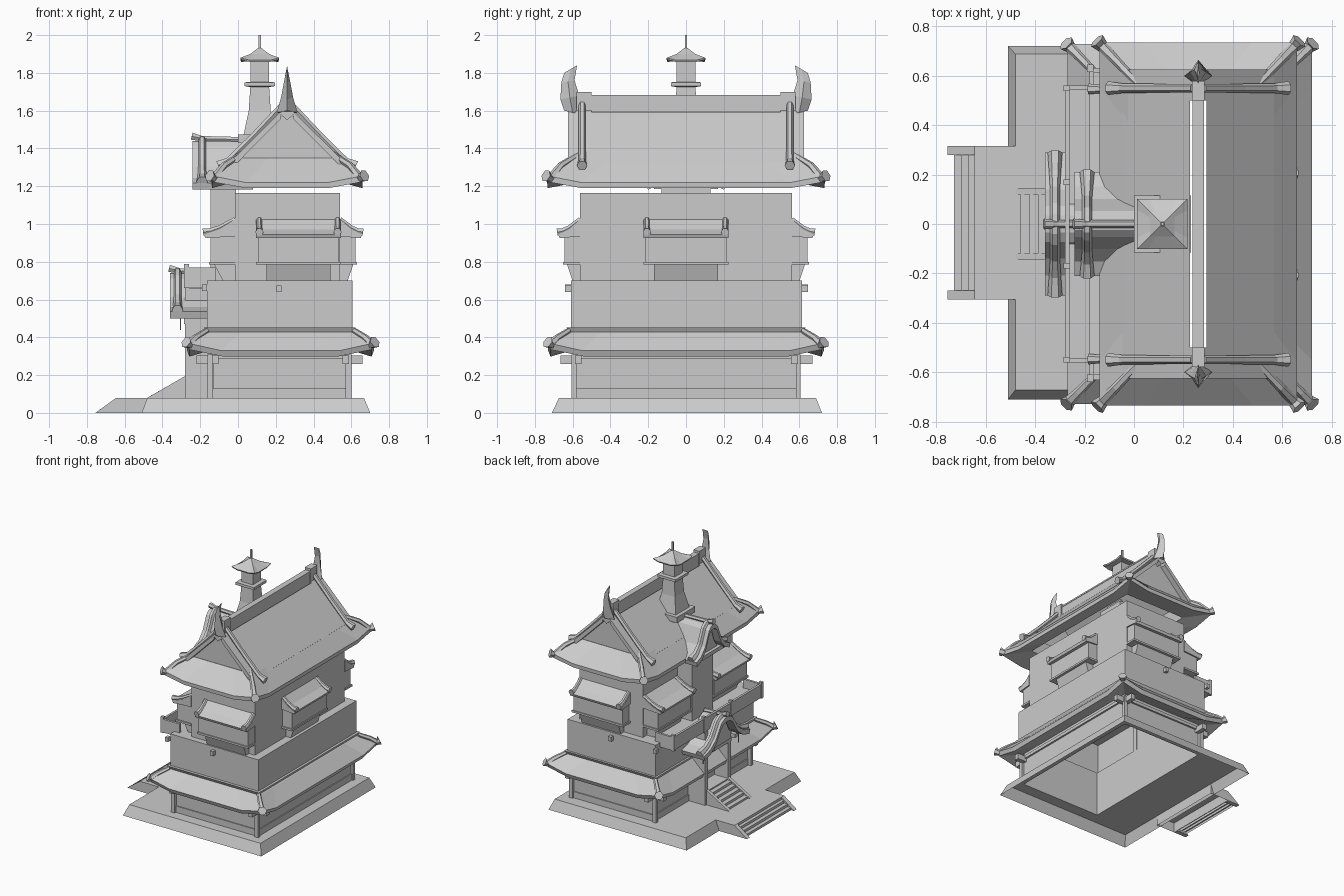
import bpy, bmesh, math
from mathutils import Vector, Matrix

if bpy.data.objects.get("Cube"):
    bpy.data.objects.remove(bpy.data.objects["Cube"], do_unlink=True)

GREY = (0.6, 0.6, 0.6, 1)
mat = bpy.data.materials.new("plain grey")
mat.use_nodes = True
mat.diffuse_color = GREY
mat.node_tree.nodes["Principled BSDF"].inputs["Base Color"].default_value = GREY


def loft(name, rings, first=True, last=True, loop=False, matrix=None):
    """Skin a list of equal point rings; cap the ends or join them in a loop."""
    bm = bmesh.new()
    vs = [[bm.verts.new(p) for p in ring] for ring in rings]
    n = len(vs[0])
    for a, b in zip(vs, vs[1:] + vs[:1] if loop else vs[1:]):
        for i in range(n):
            j = (i + 1) % n
            bm.faces.new((a[i], a[j], b[j], b[i]))
    if first and not loop:
        bm.faces.new(vs[0][::-1])
    if last and not loop:
        bm.faces.new(vs[-1])
    bmesh.ops.recalc_face_normals(bm, faces=bm.faces)
    if matrix:
        bm.transform(matrix)
    mesh = bpy.data.meshes.new(name)
    bm.to_mesh(mesh)
    bm.free()
    mesh.materials.append(mat)
    obj = bpy.data.objects.new(name, mesh)
    bpy.context.collection.objects.link(obj)


def rect(x0, x1, y0, y1, z):
    return [(x0, y0, z), (x1, y0, z), (x1, y1, z), (x0, y1, z)]


def square(cx, cy, h, z):
    return rect(cx - h, cx + h, cy - h, cy + h, z)


def box(name, x0, x1, y0, y1, z0, z1, matrix=None, bottom=True):
    loft(name, [rect(x0, x1, y0, y1, z0), rect(x0, x1, y0, y1, z1)], first=bottom, matrix=matrix)


def prism_y(name, pts, y0, y1):
    loft(name, [[(x, y, z) for x, z in pts] for y in (y0, y1)])


def prism_x(name, pts, x0, x1, matrix=None):
    loft(name, [[(x, y, z) for y, z in pts] for x in (x0, x1)], matrix=matrix)


def rib(name, path, radii, matrix=None):
    """Six-sided tile ridge along a path."""
    path = [Vector(p) for p in path]
    rings = []
    for i, p in enumerate(path):
        t = (path[min(i + 1, len(path) - 1)] - path[max(i - 1, 0)]).normalized()
        side = t.cross(Vector((0, 0, 1))).normalized()
        up = side.cross(t)
        rings.append([p + radii[i] * (side * math.cos(a) + up * math.sin(a))
                      for a in (k * math.pi / 3 for k in range(6))])
    loft(name, rings, matrix=matrix)


def eave_ring(cx, hx, hy, z, lift=0, inset=0.18):
    """Rectangle whose corners can sweep upward."""
    pts = []
    for i, (sx, sy) in enumerate(((1, -1), (1, 1), (-1, 1), (-1, -1))):
        along_x = (cx + sx * (hx - inset), sy * hy, z)
        along_y = (cx + sx * hx, sy * (hy - inset), z)
        corner = (cx + sx * hx, sy * hy, z + lift)
        pts += [along_y, corner, along_x] if i % 2 else [along_x, corner, along_y]
    return pts


def corner_ribs(name, cx, inner, outer):
    (a, c, z0), (b, d, z1) = inner, outer
    steps = ((0, z0), (0.55, z0 * 0.6 + z1 * 0.4 - 0.015), (0.85, z1 - 0.012), (1, z1))
    for sx in (1, -1):
        for sy in (1, -1):
            rib(name, [(cx + sx * (a + (b - a) * t), sy * (c + (d - c) * t), z) for t, z in steps],
                (0.016, 0.019, 0.024, 0.033))


# Stone base: open underneath, with an opening under the house
loft("stone_base", [rect(-0.51, 0.70, -0.71, 0.72, 0), rect(-0.48, 0.667, -0.672, 0.688, 0.08),
                    rect(-0.13, 0.58, -0.58, 0.585, 0.08)], first=False, last=False)
box("step_landing", -0.645, -0.48, -0.305, 0.315, 0.0, 0.08, bottom=False)
for y in (-0.305, 0.28):
    prism_y("outer_step_side", [(-0.755, 0), (-0.645, 0.08), (-0.645, 0)], y, y + 0.035)
for i in range(3):
    box("outer_step", -0.73 + i * 0.03, -0.645, -0.27, 0.28, 0, 0.02 * (i + 1), bottom=False)

# Hollow walls of all three storeys as one stepped shell
ground, middle, upper = (-0.13, 0.58, -0.58, 0.585), (-0.165, 0.605, -0.61, 0.615), (-0.015, 0.54, -0.56, 0.56)
loft("storey_walls", [rect(*ground, 0.08), rect(*ground, 0.44), rect(*middle, 0.44), rect(*middle, 0.70),
                      rect(*upper, 0.70), rect(*upper, 1.165)], first=False, last=False)

# Ground floor timber frame
for x in (-0.15, 0.582):
    for y in (-0.6, 0.587):
        box("corner_post", x - 0.012, x + 0.018, y - 0.005, y + 0.02, 0.08, 0.31)
for z0, z1, d in ((0.08, 0.13, 0.008), (0.285, 0.31, 0.014)):
    loft("wall_beam", [rect(-0.13 - e, 0.58 + e, -0.58 - e, 0.585 + e, z)
                       for e, z in ((0, z0), (d, z0), (d, z1), (0, z1))], first=False, last=False)
for x in (-0.12, 0.57):
    for y in (-0.665, 0.585):
        box("beam_end", x - 0.018, x + 0.018, y, y + 0.085, 0.26, 0.305)
for y in (-0.57, 0.575):
    for x in (-0.22, 0.58):
        box("beam_end", x, x + 0.08, y - 0.018, y + 0.018, 0.26, 0.305)

# Lower skirt roof
loft("lower_roof", [eave_ring(0.225, 0.36, 0.59, 0.335), eave_ring(0.225, 0.482, 0.717, 0.298, 0.037),
                    eave_ring(0.225, 0.495, 0.73, 0.33, 0.04), eave_ring(0.225, 0.395, 0.63, 0.425),
                    eave_ring(0.225, 0.36, 0.59, 0.44)], loop=True)
loft("lower_roof_trim", [eave_ring(0.222, h, h + 0.23, z) for h, z in
                         ((0.375, 0.42), (0.385, 0.42), (0.402, 0.452), (0.375, 0.452))], loop=True)
corner_ribs("lower_corner_ridge", 0.225, (0.39, 0.62, 0.435), (0.50, 0.732, 0.375))

# Bay above the entrance and wall spouts
box("entrance_bay", -0.145, -0.01, -0.13, 0.13, 0.70, 1.22)
for y0, y1 in ((-0.64, -0.61), (0.615, 0.645)):
    box("wall_spout", 0.205, 0.23, y0, y1, 0.64, 0.675)
    box("wall_spout", -0.19, -0.165, y0 + 0.03, y1 - 0.03, 0.645, 0.68)

# Balcony over the entrance
box("balcony_floor", -0.28, -0.165, -0.56, 0.56, 0.665, 0.70)
box("balcony_rail", -0.28, -0.262, -0.56, 0.56, 0.70, 0.77)
for y in (-0.56, 0.542):
    box("balcony_side_rail", -0.262, -0.12, y, y + 0.018, 0.70, 0.77)
for y in (-0.56, -0.18, 0.158, 0.538):
    box("balcony_post", -0.285, -0.26, y, y + 0.022, 0.66, 0.787)


# Bay windows with little awnings
def bay_window(matrix, w, depth):
    box("window_box", -w + 0.01, w - 0.01, -depth, 0, 0.80, 0.94, matrix)
    box("window_sill", -w, w, -depth - 0.008, 0, 0.785, 0.80, matrix)
    prism_x("window_support", [(0, 0.70), (-0.5 * depth, 0.70), (-0.85 * depth, 0.785), (0, 0.785)],
            -w + 0.055, w - 0.055, matrix)
    d = depth + 0.035
    prism_x("window_awning", [(0, 1.025), (-0.5 * d, 0.972), (-d, 0.945), (-d + 0.008, 0.925), (0, 0.935)],
            -w, w, matrix)
    for x in (-w + 0.018, w - 0.018):
        rib("awning_ridge", [(x, 0, 1.025), (x, -0.5 * d, 0.98), (x, -0.8 * d, 0.962), (x, -d - 0.005, 0.957)],
            (0.014, 0.015, 0.018, 0.022), matrix)


def placed(x, y, turn):
    return Matrix.Translation((x, y, 0)) @ Matrix.Rotation(math.radians(turn), 4, "Z")


bay_window(placed(0.32, -0.56, 0), 0.225, 0.082)
bay_window(placed(0.32, 0.56, 180), 0.225, 0.082)
bay_window(placed(0.54, 0, 90), 0.225, 0.082)
for y in (-0.35, 0.35):
    bay_window(placed(-0.015, y, -90), 0.215, 0.13)

# Main hip-and-gable roof, open along the ridge slits
RX = 0.26
loft("main_eaves", [eave_ring(RX, 0.27, 0.55, 1.225), eave_ring(RX, 0.398, 0.733, 1.19, 0.033),
                    eave_ring(RX, 0.40, 0.735, 1.22, 0.035), eave_ring(RX, 0.28, 0.585, 1.35),
                    eave_ring(RX, 0.255, 0.55, 1.34)], loop=True)
for s in (-1, 1):
    prism_y("main_roof_slope", [(RX + s * x, z) for x, z in
                                ((0.034, 1.594), (0.307, 1.324), (0.288, 1.30), (0.034, 1.555))], -0.625, 0.625)
    prism_y("gable_wall", [(RX - 0.28, 1.345), (RX, 1.6), (RX + 0.28, 1.345)], s * 0.56, s * 0.58)
    prism_y("gable_peak", [(RX - 0.04, 1.585), (RX, 1.625), (RX + 0.04, 1.585), (RX, 1.55)], s * 0.50, s * 0.625)
box("ridge_beam", RX - 0.02, RX + 0.02, -0.58, 0.58, 1.55, 1.67)
box("ridge_cap", RX - 0.023, RX + 0.023, -0.56, 0.56, 1.67, 1.682)
for s in (-1, 1):
    box("ridge_step", RX - 0.026, RX + 0.026, s * 0.50, s * 0.58, 1.60, 1.70)
    # Swept-up horn at each ridge end
    horn = [(0.555, 0.645, 1.58, 1.60, 0.055), (0.565, 0.665, 1.68, 1.66, 0.032),
            (0.59, 0.66, 1.76, 1.75, 0.016), (0.577, 0.645, 1.84, 1.80, 0.003)]
    loft("ridge_horn", [[(RX, s * a, za), (RX + h, s * (a + b) / 2, (za + zb) / 2),
                         (RX, s * b, zb), (RX - h, s * (a + b) / 2, (za + zb) / 2)] for a, b, za, zb, h in horn])
    for sx in (-1, 1):
        rib("gable_ridge", [(RX + sx * d, s * 0.55, z) for d, z in
                            ((0.02, 1.635), (0.18, 1.465), (0.31, 1.335), (0.365, 1.31))], (0.018, 0.018, 0.02, 0.028))
corner_ribs("main_corner_ridge", RX, (0.24, 0.565, 1.37), (0.41, 0.742, 1.255))


# Bell-curved gables over the entrance
def bell(w, top, drop):
    half = [(0, 0), (0.12, -0.02), (0.25, -0.13), (0.48, -0.6), (0.72, -0.84), (1, -0.95)]
    return [(-t * w, top + d * drop) for t, d in half[:0:-1]] + [(t * w, top + d * drop) for t, d in half]


def bell_gable(name, x0, x1, w, top, drop, rib_x, infill_x):
    curve = bell(w, top, drop)
    prism_x(name + "_roof", curve + [(y * 0.96, z - 0.035) for y, z in curve[::-1]], x0, x1)
    rib(name + "_ridge_curve", [(rib_x, y, z + 0.008) for y, z in curve],
        [0.03, 0.024] + [0.02] * 7 + [0.024, 0.03])
    rib(name + "_top_ridge", [(x0 - 0.005, 0, top + 0.025), (x0 + 0.05, 0, top + 0.012), (x1, 0, top + 0.005)],
        (0.022, 0.016, 0.016))
    inner = [(y * 0.8, z - 0.03) for y, z in curve]
    prism_x(name + "_infill", inner, infill_x, infill_x + 0.03)


bell_gable("porch", -0.36, -0.165, 0.29, 0.74, 0.215, -0.32, -0.30)
bell_gable("upper_gable", -0.24, 0.08, 0.21, 1.44, 0.235, -0.19, -0.19)
box("upper_gable_beam", -0.215, -0.01, -0.17, 0.17, 1.185, 1.215)

# Porch walls, doorway and stairs
for y in (-0.16, 0.125):
    box("porch_wall", -0.28, -0.13, y, y + 0.035, 0.08, 0.66)
    box("porch_bracket", -0.34, -0.28, y, y + 0.035, 0.52, 0.55)
box("porch_lintel", -0.285, -0.25, -0.16, 0.16, 0.47, 0.56)
box("porch_door", -0.16, -0.135, -0.125, 0.125, 0.08, 0.66)
box("porch_floor", -0.28, -0.16, -0.125, 0.125, 0.08, 0.185)
for y in (-0.145, 0.12):
    prism_y("stair_side", [(-0.48, 0.08), (-0.28, 0.195), (-0.28, 0.08)], y, y + 0.025)
for i in range(5):
    box("stair_step", -0.46 + i * 0.036, -0.28, -0.12, 0.12, 0.08, 0.095 + i * 0.02)
for y in (-0.22, 0.22):
    box("hanging_lamp_rod", -0.308, -0.302, y - 0.003, y + 0.003, 0.44, 0.53)

# Roof lantern tower
TX = 0.115
tower = [(0.115, 1.43), (0.115, 1.475), (0.085, 1.475), (0.058, 1.60), (0.05, 1.725), (0.08, 1.73),
         (0.08, 1.75), (0.05, 1.752), (0.05, 1.87)]
loft("lantern_tower", [square(TX, 0, h, z) for h, z in tower])
loft("lantern_cap", [eave_ring(TX, h, h, z, lift, h * 0.45) for h, z, lift in
                     ((0.05, 1.862, 0), (0.098, 1.858, 0.012), (0.102, 1.868, 0.012),
                      (0.05, 1.9, 0), (0.008, 1.932, 0))])
box("lantern_spire", TX - 0.006, TX + 0.006, -0.006, 0.006, 1.92, 2.0)
